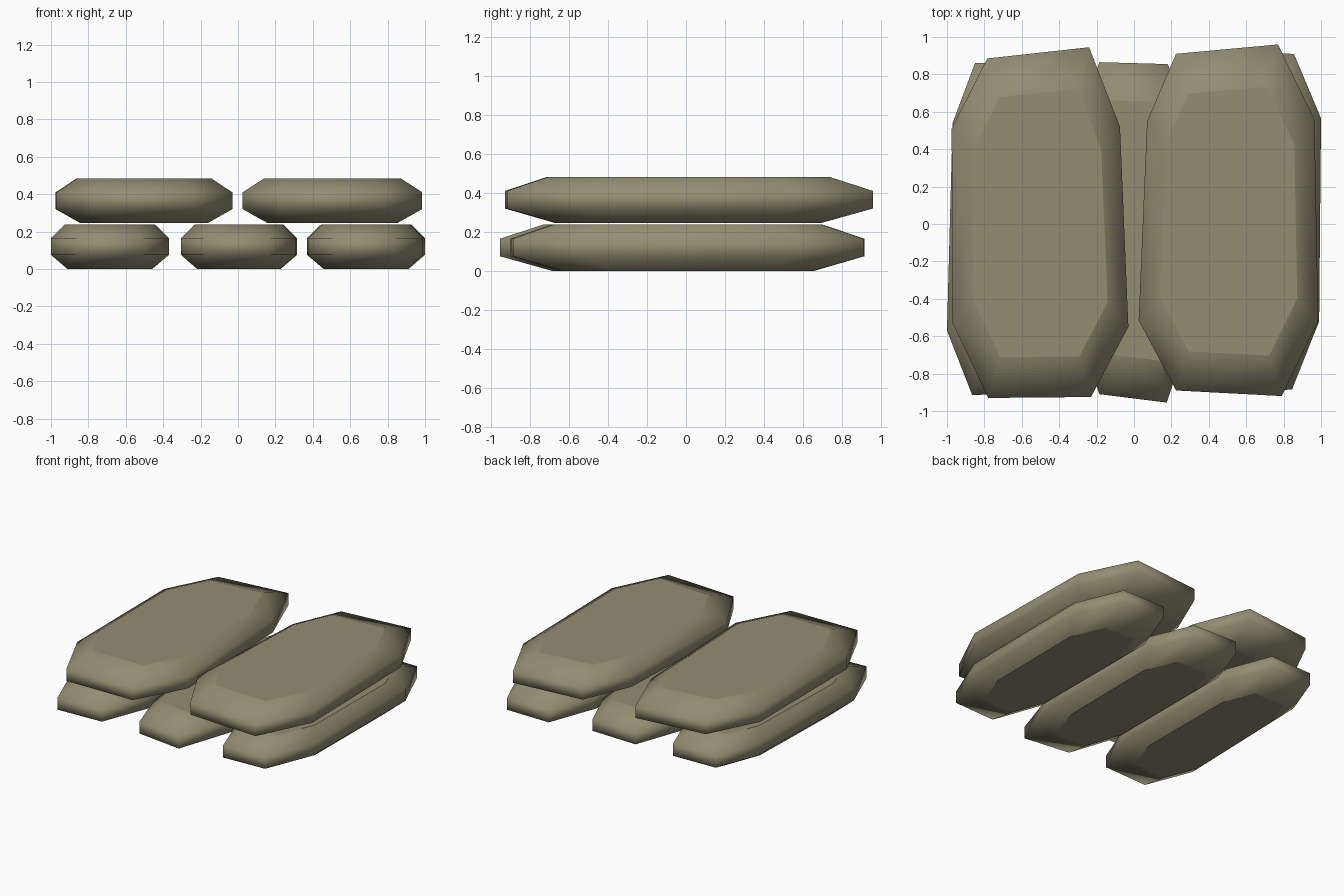
import bpy, bmesh

if "Cube" in bpy.data.objects:
    bpy.data.objects.remove(bpy.data.objects["Cube"])

# Dull khaki canvas
mat = bpy.data.materials.new("khaki canvas")
mat.diffuse_color = (0.29, 0.27, 0.17, 1)
mat.use_nodes = True
mat.node_tree.nodes["Principled BSDF"].inputs["Base Color"].default_value = mat.diffuse_color


def sandbag(name, outline, z):
    """Eight-sided pillow: widest band in the middle, inset flat top and bottom."""
    cx = (min(p[0] for p in outline) + max(p[0] for p in outline)) / 2
    bm = bmesh.new()
    rings = []
    for h, s in ((0, 0.72), (0.075, 1), (0.165, 1), (0.238, 0.765)):
        rings.append([bm.verts.new((cx + (x - cx) * s, y * s, z + h)) for x, y in outline])
    for a, b in zip(rings, rings[1:]):
        for i in range(8):
            j = (i + 1) % 8
            bm.faces.new((a[i], a[j], b[j], b[i])).smooth = True
    # flat caps
    bm.faces.new(rings[0][::-1])
    bm.faces.new(rings[-1])
    bmesh.ops.recalc_face_normals(bm, faces=bm.faces)
    me = bpy.data.meshes.new(name)
    bm.to_mesh(me)
    bm.free()
    me.materials.append(mat)
    bpy.context.collection.objects.link(bpy.data.objects.new(name, me))


# Lower row of three bags
sandbag("lower_bag_left", [(-0.865, -0.915), (-0.505, -0.90), (-0.37, -0.55), (-0.375, 0.54),
                           (-0.50, 0.87), (-0.85, 0.86), (-0.97, 0.54), (-1.0, -0.57)], 0)
sandbag("lower_bag_middle", [(-0.185, -0.91), (0.175, -0.955), (0.31, -0.55), (0.315, 0.53),
                             (0.18, 0.855), (-0.185, 0.865), (-0.305, 0.53), (-0.305, -0.55)], 0)
sandbag("lower_bag_right", [(0.505, -0.90), (0.845, -0.885), (0.99, -0.52), (1.0, 0.565),
                            (0.855, 0.91), (0.505, 0.915), (0.37, 0.55), (0.375, -0.54)], 0)

# Upper row of two wider bags
sandbag("upper_bag_left", [(-0.78, -0.93), (-0.23, -0.925), (-0.03, -0.55), (-0.075, 0.52),
                           (-0.24, 0.945), (-0.785, 0.885), (-0.975, 0.51), (-0.97, -0.53)], 0.245)
sandbag("upper_bag_right", [(0.225, -0.89), (0.79, -0.92), (0.985, -0.52), (0.965, 0.56),
                            (0.77, 0.96), (0.225, 0.91), (0.07, 0.55), (0.025, -0.515)], 0.245)
